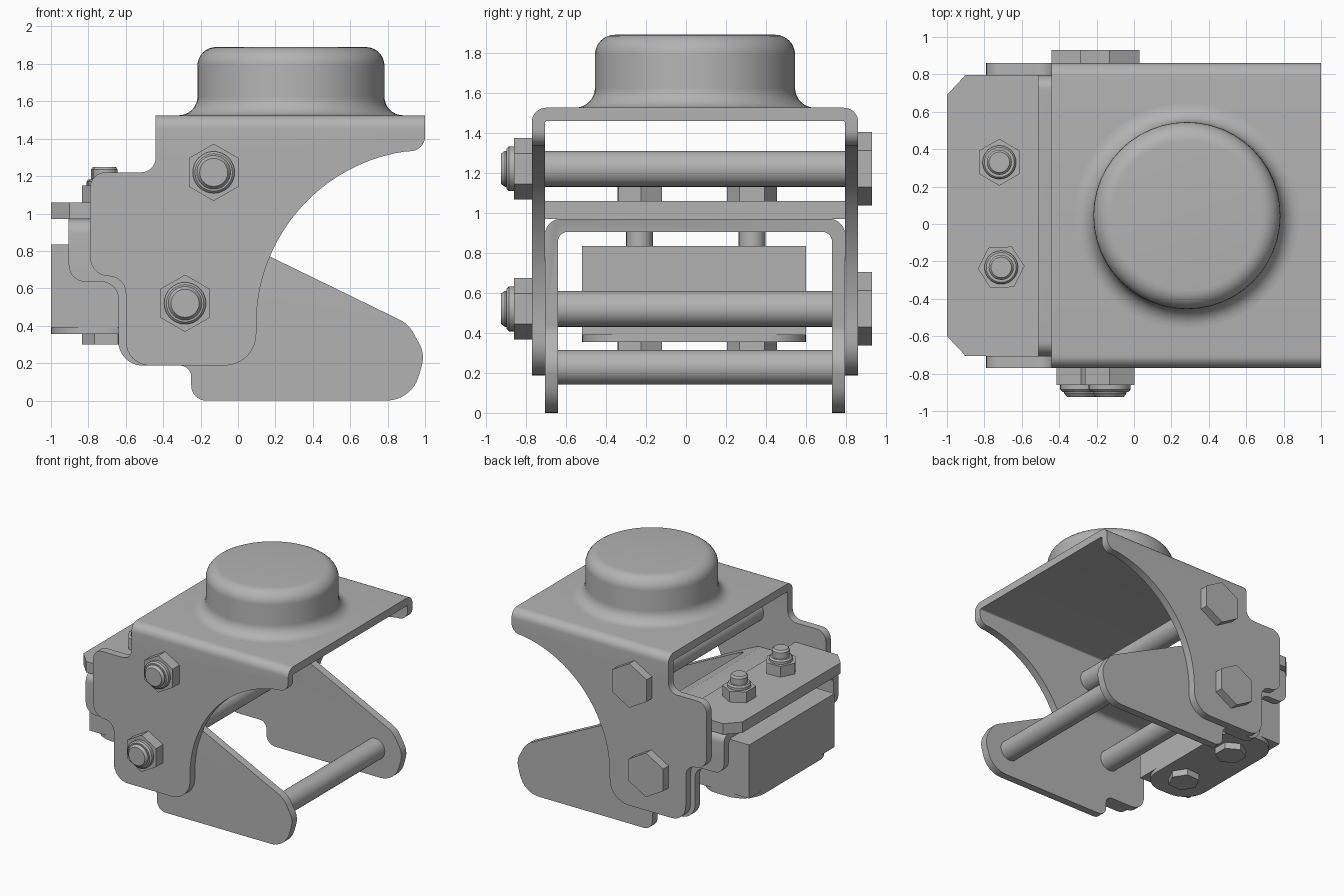
import bpy, bmesh, math
from mathutils import Vector, Matrix

cube = bpy.data.objects.get("Cube")
if cube:
    bpy.data.objects.remove(cube, do_unlink=True)

steel = bpy.data.materials.new("grey_steel")
steel.use_nodes = True
GREY = (0.45, 0.45, 0.45, 1)
steel.diffuse_color = GREY
steel.node_tree.nodes["Principled BSDF"].inputs["Base Color"].default_value = GREY

MID = 0.045      # symmetry plane of the brackets in y
WALL = 0.065     # sheet thickness


def finish(bm, name):
    bmesh.ops.recalc_face_normals(bm, faces=bm.faces)
    mesh = bpy.data.meshes.new(name)
    bm.to_mesh(mesh)
    bm.free()
    mesh.materials.append(steel)
    ob = bpy.data.objects.new(name, mesh)
    bpy.context.collection.objects.link(ob)
    return ob


def smooth(ob, angle=30):
    bpy.ops.object.select_all(action='DESELECT')
    ob.select_set(True)
    bpy.context.view_layer.objects.active = ob
    bpy.ops.object.shade_smooth_by_angle(angle=math.radians(angle))


def rounded(corners, steps=8):
    """Outline from (u, v, radius) corners, each one filleted."""
    out = []
    n = len(corners)
    for i, (u, v, r) in enumerate(corners):
        p = Vector((u, v))
        if r <= 0:
            out.append(p)
            continue
        a = (Vector(corners[i - 1][:2]) - p).normalized()
        b = (Vector(corners[(i + 1) % n][:2]) - p).normalized()
        half = a.angle(b) / 2
        centre = p + (a + b).normalized() * (r / math.sin(half))
        start = p + a * (r / math.tan(half)) - centre
        end = p + b * (r / math.tan(half)) - centre
        sweep = start.angle_signed(end)
        for k in range(steps + 1):
            out.append(centre + Matrix.Rotation(-sweep * k / steps, 2) @ start)
    return out


def prism(name, outline, axis, lo, hi):
    """Extrude a 2D outline along an axis."""
    place = {'x': lambda p, h: (h, p[0], p[1]),
             'y': lambda p, h: (p[0], h, p[1]),
             'z': lambda p, h: (p[0], p[1], h)}[axis]
    bm = bmesh.new()
    face = bm.faces.new([bm.verts.new(place(p, lo)) for p in outline])
    ext = bmesh.ops.extrude_face_region(bm, geom=[face])
    verts = [e for e in ext["geom"] if isinstance(e, bmesh.types.BMVert)]
    bmesh.ops.translate(bm, verts=verts, vec=Vector(place((0, 0), hi - lo)))
    return finish(bm, name)


def lathe(name, profile, sides, origin, axis='z', turn=0.0):
    """Solid of revolution from (radius, height) pairs."""
    bm = bmesh.new()
    rings = []
    for r, h in profile:
        angles = [turn + math.tau * k / sides for k in range(sides)]
        rings.append([bm.verts.new((r * math.cos(a), r * math.sin(a), h)) for a in angles])
    for low, high in zip(rings, rings[1:]):
        for k in range(sides):
            j = (k + 1) % sides
            bm.faces.new((low[k], low[j], high[j], high[k]))
    bm.faces.new(rings[0])
    bm.faces.new(rings[-1])
    if axis == 'y':
        bm.transform(Matrix.Rotation(-math.pi / 2, 4, 'X'))
    bm.transform(Matrix.Translation(origin))
    ob = finish(bm, name)
    smooth(ob)
    return ob


def bracket(name, outline, half_width, top, r_out, r_in):
    """Folded sheet: a U section trimmed to a side outline."""
    y0, y1 = MID - half_width, MID + half_width
    section = rounded([
        (y0, -0.2, 0), (y0, top, r_out), (y1, top, r_out), (y1, -0.2, 0),
        (y1 - WALL, -0.2, 0), (y1 - WALL, top - WALL, r_in),
        (y0 + WALL, top - WALL, r_in), (y0 + WALL, -0.2, 0)])
    ob = prism(name, section, 'x', -1.2, 1.2)
    trim = prism(name + "_trim", outline, 'y', -1.2, 1.2)
    trim.hide_render = True
    mod = ob.modifiers.new("trim", 'BOOLEAN')
    mod.operation = 'INTERSECT'
    mod.solver = 'EXACT'
    mod.object = trim
    bpy.context.view_layer.objects.active = ob
    bpy.ops.object.modifier_apply(modifier=mod.name)
    bpy.data.objects.remove(trim, do_unlink=True)
    smooth(ob)


# Outer bracket with the large concave cut-out
sweep = [math.radians(98 + 82 * k / 20) for k in range(21)]
concave = [(1.03 + 0.932 * math.cos(a), 0.41 + 0.932 * math.sin(a), 0) for a in sweep]
outer = rounded(
    [(-0.44, 1.525, 0), (1, 1.525, 0), (1, 1.333, 0.08)] + concave +
    [(0.098, 0.187, 0.17), (-0.6, 0.187, 0.13), (-0.6, 0.66, 0.09), (-0.79, 0.67, 0.1),
     (-0.79, 1.22, 0.08), (-0.44, 1.22, 0.08)])
bracket("outer_bracket", outer, 0.815, 1.525, 0.07, 0.012)

# Inner bracket with the sloping arms
inner = rounded([
    (-0.905, 0.97, 0), (-0.24, 0.97, 0), (0.91, 0.41, 0.16), (1.0, 0.25, 0.15),
    (0.93, 0, 0.18), (-0.25, 0, 0.08), (-0.25, 0.187, 0.06), (-0.64, 0.187, 0.13),
    (-0.64, 0.635, 0.09), (-0.905, 0.635, 0.09)])
bracket("inner_bracket", inner, 0.75, 0.97, 0.08, 0.05)

# Domed round cap with a flared foot
quarter = [math.radians(90 * k / 8) for k in range(9)]
cap = [(0.6 - 0.1 * math.sin(a), 1.625 - 0.1 * math.cos(a)) for a in quarter]
cap += [(0.4 + 0.1 * math.cos(a), 1.79 + 0.1 * math.sin(a)) for a in quarter]
lathe("round_cap", [(0.6, 1.5)] + cap, 48, (0.283, MID, 0))

# Clamp plate with clipped corners
prism("clamp_plate", [(-1, -0.6), (-0.9, -0.705), (-0.51, -0.705), (-0.51, 0.797),
                      (-0.9, 0.797), (-1, 0.69)], 'z', 0.97, 1.06)

# Clamp block and its rounded foot
prism("clamp_block", [(-1, -0.52), (-0.5, -0.52), (-0.5, 0.6), (-1, 0.6)], 'z', 0.39, 0.835)
foot = prism("clamp_foot", rounded([(-1, -0.52, 0.2), (-0.5, -0.52, 0.2),
                                    (-0.5, 0.6, 0.2), (-1, 0.6, 0.2)]), 'z', 0.355, 0.39)
smooth(foot)

# Cross bolts: shaft, hex head and nut with collar
for label, x, z in (("upper", -0.13, 1.22), ("lower", -0.283, 0.52)):
    lathe(label + "_cross_bolt", [(0.075, -0.925), (0.09, -0.905), (0.09, 0.87)], 32, (x, 0, z), 'y')
    lathe(label + "_bolt_head", [(0.183, 0.86), (0.183, 0.93)], 6, (x, 0, z), 'y', math.pi / 2)
    lathe(label + "_bolt_nut", [(0.153, -0.86), (0.153, -0.77)], 6, (x, 0, z), 'y', math.pi / 2)
    lathe(label + "_nut_collar", [(0.1, -0.897), (0.112, -0.885), (0.112, -0.85)], 32, (x, 0, z), 'y')

# Plain rod between the arm tips
lathe("arm_rod", [(0.087, -0.66), (0.087, 0.75)], 32, (0.75, 0, 0.228), 'y')

# Clamp bolts through plate and block
for label, x, y, turn in (("left", -0.72, 0.33, 0.5), ("right", -0.71, -0.232, 0.35)):
    a = turn * math.pi
    lathe(label + "_clamp_bolt", [(0.067, 0.34), (0.067, 1.235), (0.055, 1.25)], 24, (x, y, 0))
    lathe(label + "_clamp_nut", [(0.125, 1.06), (0.125, 1.15)], 6, (x, y, 0), turn=a)
    lathe(label + "_clamp_collar", [(0.09, 1.14), (0.09, 1.17), (0.08, 1.183)], 24, (x, y, 0))
    lathe(label + "_clamp_head", [(0.125, 0.3), (0.125, 0.36)], 6, (x, y, 0), turn=a)
